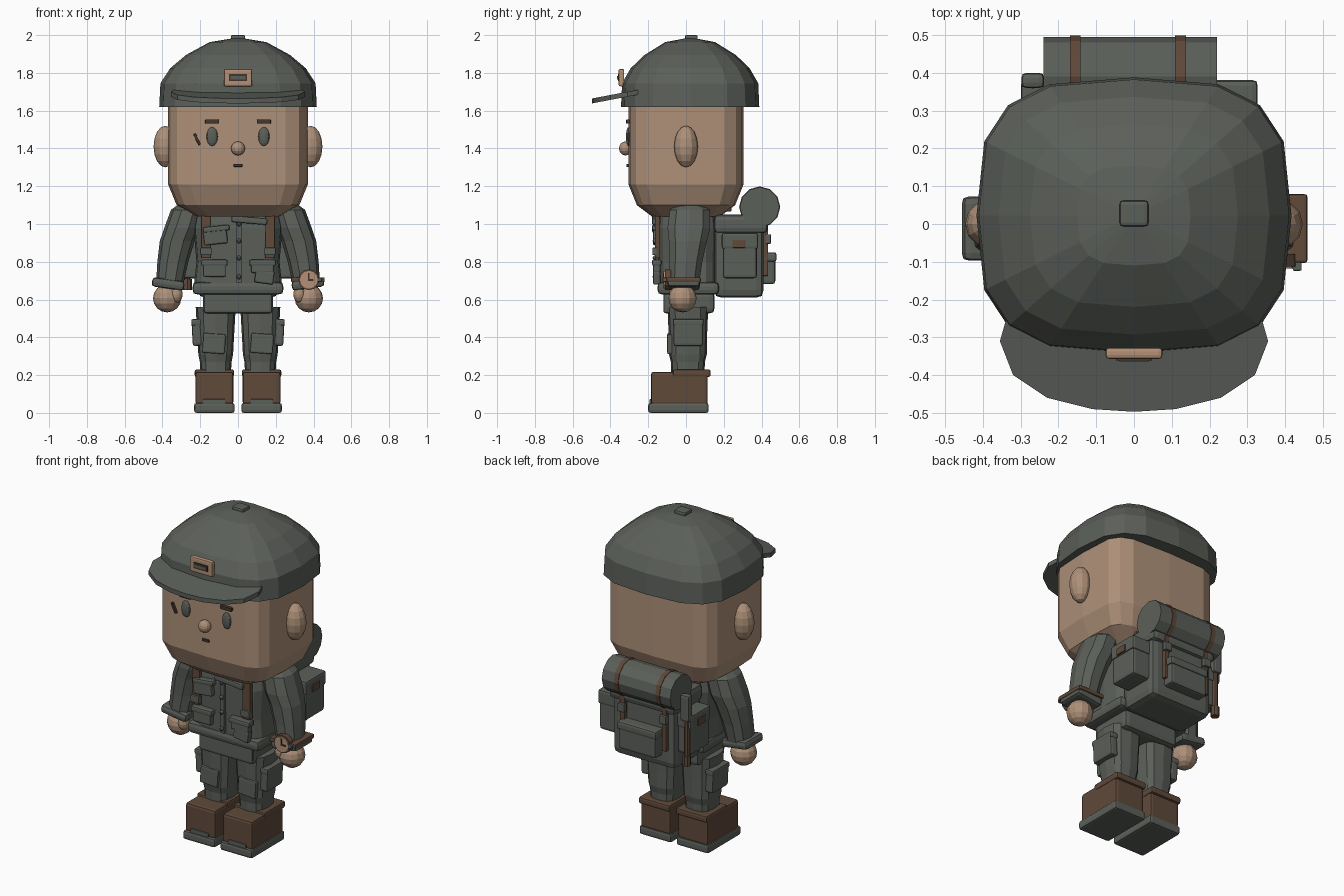
import bpy, bmesh, math
from mathutils import Vector, Matrix, Euler


def material(name, rgb):
    m = bpy.data.materials.new(name)
    m.diffuse_color = (*rgb, 1)
    return m


SKIN = material("skin", (0.42, 0.28, 0.19))
OLIVE = material("olive_grey", (0.105, 0.115, 0.1))
BROWN = material("leather_brown", (0.115, 0.067, 0.042))
DARK = material("dark_brown", (0.06, 0.035, 0.028))
TAN = material("badge_tan", (0.45, 0.28, 0.18))


def finish(name, bm, mat):
    bmesh.ops.recalc_face_normals(bm, faces=bm.faces)
    me = bpy.data.meshes.new(name)
    bm.to_mesh(me)
    bm.free()
    me.materials.append(mat)
    ob = bpy.data.objects.new(name, me)
    bpy.context.collection.objects.link(ob)
    return ob


def box(name, mat, loc, size, bevel=0.0, rot=(0, 0, 0)):
    bm = bmesh.new()
    bmesh.ops.create_cube(bm, size=1, matrix=Matrix.Diagonal((*size, 1)))
    if bevel:
        bmesh.ops.bevel(bm, geom=bm.edges[:], offset=bevel, segments=2, profile=0.6, affect='EDGES')
    r = Euler([math.radians(a) for a in rot]).to_matrix().to_4x4()
    bm.transform(Matrix.Translation(loc) @ r)
    return finish(name, bm, mat)


def ball(name, mat, loc, radii, u=12, v=8):
    bm = bmesh.new()
    bmesh.ops.create_uvsphere(bm, u_segments=u, v_segments=v, radius=1)
    bm.transform(Matrix.Translation(loc) @ Matrix.Diagonal((*radii, 1)))
    return finish(name, bm, mat)


def rod(name, mat, a, b, r, sides=8):
    a, b = Vector(a), Vector(b)
    bm = bmesh.new()
    bmesh.ops.create_cone(bm, cap_ends=True, segments=sides, radius1=r, radius2=r, depth=(b - a).length)
    q = (b - a).to_track_quat('Z', 'Y').to_matrix().to_4x4()
    bm.transform(Matrix.Translation((a + b) / 2) @ q)
    return finish(name, bm, mat)


def loft(name, mat, rings, power=2.0, sides=16):
    """Skin stacked superellipse rings given as (x, y, z, rx, ry)."""
    bm = bmesh.new()
    loops = []
    for x, y, z, rx, ry in rings:
        loop = []
        for i in range(sides):
            t = math.tau * i / sides
            c, s = math.cos(t), math.sin(t)
            f = lambda w: math.copysign(abs(w) ** (2 / power), w) if abs(w) > 1e-6 else 0
            loop.append(bm.verts.new((x + rx * f(c), y + ry * f(s), z)))
        loops.append(loop)
    for a, b in zip(loops, loops[1:]):
        for i in range(sides):
            j = (i + 1) % sides
            bm.faces.new((a[i], a[j], b[j], b[i]))
    bm.faces.new(loops[0])
    bm.faces.new(loops[-1])
    return finish(name, bm, mat)


# head and face
loft("head", SKIN, [(0, 0, 1.04, 0.22, 0.18), (0, 0, 1.10, 0.325, 0.26), (0, 0, 1.21, 0.37, 0.305),
                    (0, 0, 1.64, 0.37, 0.305)], 5)
ball("nose", SKIN, (0, -0.32, 1.40), (0.037, 0.035, 0.037))
box("mouth", DARK, (0, -0.307, 1.31), (0.045, 0.016, 0.015), 0.003)
box("scar", DARK, (-0.217, -0.303, 1.448), (0.014, 0.016, 0.065), 0.003, (0, -25, 0))
for s in (-1, 1):
    ball("ear", SKIN, (s * 0.385, 0, 1.41), (0.062, 0.063, 0.11))
    ball("eye", OLIVE, (s * 0.137, -0.304, 1.463), (0.03, 0.014, 0.05))
    box("eyebrow", DARK, (s * 0.137, -0.306, 1.542), (0.074, 0.022, 0.022), 0.004)

# cap with peak, button and badge
cap = [(1.62, 1), (1.745, 0.985), (1.825, 0.86), (1.895, 0.66), (1.963, 0.36), (1.985, 0.04)]
loft("cap", OLIVE, [(0, 0.022, z, 0.417 * k, 0.366 * k) for z, k in cap], 3.1)
box("cap_button", OLIVE, (0, 0.028, 1.985), (0.076, 0.068, 0.03), 0.01)
half = [(0.335, -0.24), (0.355, -0.31), (0.32, -0.40), (0.23, -0.46), (0.11, -0.49)]
outline = half + [(0, -0.497)] + [(-x, y) for x, y in reversed(half)]
bm = bmesh.new()
lo, hi = [[bm.verts.new((x, y, 1.745 + 0.19 * y + dz)) for x, y in outline] for dz in (-0.012, 0.014)]
bm.faces.new(lo)
bm.faces.new(hi)
for i in range(len(lo)):
    j = (i + 1) % len(lo)
    bm.faces.new((lo[i], lo[j], hi[j], hi[i]))
finish("cap_peak", bm, OLIVE)
box("cap_badge", TAN, (0, -0.342, 1.775), (0.15, 0.03, 0.092), 0.01)
box("badge_slot", DARK, (0, -0.357, 1.775), (0.095, 0.008, 0.036))
box("badge_bar", OLIVE, (0, -0.36, 1.775), (0.08, 0.008, 0.018))

# jacket and hips
loft("jacket", OLIVE, [(0, 0.01, 0.66, 0.235, 0.155), (0, 0.01, 0.80, 0.22, 0.155),
                       (0, 0.01, 0.98, 0.235, 0.16), (0, 0.01, 1.06, 0.22, 0.15), (0, 0.01, 1.10, 0.14, 0.11)], 4)
box("jacket_hem", OLIVE, (0, 0.012, 0.66), (0.48, 0.325, 0.065), 0.024)
box("hips", OLIVE, (0, 0.018, 0.585), (0.37, 0.265, 0.115), 0.025)
box("front_skirt", OLIVE, (0, -0.095, 0.59), (0.36, 0.05, 0.125), 0.015)
box("placket", OLIVE, (0.005, -0.15, 0.87), (0.028, 0.02, 0.36), 0.004)
for z in (0.72, 0.82, 0.91, 1.0):
    ball("jacket_button", OLIVE, (0.005, -0.165, z), (0.013, 0.012, 0.013), 8, 6)
# name, x, z, width, height, tilt
for n, x, z, w, h, t in (("chest_pocket", -0.12, 0.935, 0.125, 0.085, -6), ("chest_flap", -0.115, 0.975, 0.14, 0.03, -6),
                         ("waist_pocket", -0.125, 0.76, 0.12, 0.08, 0), ("waist_flap", -0.125, 0.795, 0.14, 0.032, 0),
                         ("waist_pocket", 0.14, 0.72, 0.10, 0.07, 8), ("waist_flap", 0.13, 0.795, 0.14, 0.032, 0),
                         ("waist_pouch", 0.13, 0.77, 0.12, 0.06, 0), ("collar_flap", 0.06, 1.02, 0.19, 0.035, 5)):
    deep = 0.05 if "flap" in n else 0.04
    box(n, OLIVE, (x, -0.155, z), (w, deep, h), 0.01, (0, t, 0))

for s in (-1, 1):
    # shoulder harness
    box("harness_front", BROWN, (s * 0.17, -0.152, 0.95), (0.05, 0.025, 0.26), 0.004)
    box("harness_top", BROWN, (s * 0.16, 0.04, 1.077), (0.05, 0.40, 0.02), 0.004)
    box("harness_buckle", OLIVE, (s * 0.17, -0.165, 0.855), (0.06, 0.025, 0.04), 0.006)

    # arm, cuff and hand
    loft("sleeve", OLIVE, [(s * x, y, z, rx, ry) for x, y, z, rx, ry in (
        (0.25, 0.02, 1.115, 0.05, 0.055), (0.265, 0.02, 1.075, 0.09, 0.11), (0.295, 0.015, 0.98, 0.095, 0.118),
        (0.322, 0.01, 0.91, 0.092, 0.105), (0.345, 0, 0.80, 0.082, 0.09), (0.362, -0.01, 0.68, 0.072, 0.082))], 2.3, 10)
    box("cuff", OLIVE, (s * 0.37, -0.012, 0.683), (0.172, 0.17, 0.05), 0.02, (0, s * -8, 0))
    ball("hand", SKIN, (s * 0.375, -0.018, 0.607), (0.075, 0.074, 0.075))
    ball("thumb", SKIN, (s * 0.325, -0.055, 0.628), (0.032, 0.036, 0.045))

    # leg with pockets
    loft("trouser_leg", OLIVE, [(s * 0.118, 0.01, z, rx, ry) for z, rx, ry in (
        (0.20, 0.08, 0.088), (0.27, 0.084, 0.09), (0.31, 0.092, 0.1), (0.42, 0.098, 0.102), (0.56, 0.106, 0.108))], 3, 12)
    box("thigh_pocket", OLIVE, (s * 0.217, 0.012, 0.425), (0.052, 0.155, 0.14), 0.014, (0, s * 3, 0))
    box("thigh_flap", OLIVE, (s * 0.22, 0.012, 0.48), (0.054, 0.162, 0.035), 0.01, (0, s * 3, 0))
    box("knee_patch", OLIVE, (s * 0.127, -0.085, 0.367), (0.12, 0.03, 0.105), 0.01, (0, 4, 0))

    # boot
    box("boot", BROWN, (s * 0.125, -0.035, 0.13), (0.2, 0.30, 0.175), 0.016)
    box("boot_cuff", BROWN, (s * 0.125, 0.03, 0.21), (0.208, 0.2, 0.04), 0.012)
    box("boot_sole", OLIVE, (s * 0.125, -0.04, 0.026), (0.214, 0.32, 0.052), 0.014)
    box("toe_strip", OLIVE, (s * 0.125, -0.187, 0.06), (0.12, 0.012, 0.025), 0.004)

# wrist compass
box("compass_strap", BROWN, (0.37, -0.012, 0.705), (0.178, 0.182, 0.026), 0.008)
rod("compass_case", BROWN, (0.375, -0.08, 0.705), (0.375, -0.112, 0.705), 0.055, 12)
rod("compass_face", TAN, (0.375, -0.1, 0.705), (0.375, -0.118, 0.705), 0.047, 12)
box("compass_hand", DARK, (0.375, -0.119, 0.72), (0.009, 0.008, 0.04))
box("compass_hand", DARK, (0.386, -0.119, 0.703), (0.03, 0.008, 0.009))
box("compass_crown", OLIVE, (0.432, -0.112, 0.705), (0.024, 0.024, 0.022), 0.005)

# backpack
box("pack_body", OLIVE, (0, 0.28, 0.82), (0.42, 0.26, 0.42), 0.04)
box("pack_lid", OLIVE, (0, 0.29, 1.0), (0.44, 0.285, 0.1), 0.03)
box("pack_back_pocket", OLIVE, (0, 0.43, 0.765), (0.25, 0.085, 0.165), 0.016)
box("pack_back_flap", OLIVE, (0, 0.434, 0.825), (0.265, 0.09, 0.05), 0.014)
for s in (-1, 1):
    box("pack_side_pocket", OLIVE, (s * 0.25, 0.285, 0.83), (0.14 if s > 0 else 0.09, 0.18, 0.235), 0.016)
    box("pack_side_flap", OLIVE, (s * 0.252, 0.285, 0.91), (0.15 if s > 0 else 0.095, 0.192, 0.085), 0.014)
    box("side_buckle", BROWN, (s * (0.327 if s > 0 else 0.3), 0.28, 0.895), (0.012, 0.07, 0.042), 0.004)
    box("pack_strap", BROWN, (s * 0.14 - 0.015, 0.42, 0.86), (0.03, 0.03, 0.27), 0.005)
    box("strap_buckle", OLIVE, (s * 0.14 - 0.015, 0.435, 0.92), (0.045, 0.03, 0.05), 0.006)

# bedroll on top of the pack
rod("bedroll", OLIVE, (-0.24, 0.39, 1.09), (0.22, 0.39, 1.09), 0.105, 12)
for x in (-0.155, 0.123):
    rod("bedroll_strap", BROWN, (x - 0.014, 0.39, 1.09), (x + 0.014, 0.39, 1.09), 0.109, 12)

# digging tool hung beside the pack
rod("spade_handle", BROWN, (-0.268, 0.375, 0.66), (-0.268, 0.375, 0.98), 0.017)
rod("spade_grip", BROWN, (-0.268, 0.375, 0.65), (-0.268, 0.375, 0.71), 0.024)
box("spade_blade", OLIVE, (-0.268, 0.38, 1.0), (0.06, 0.04, 0.16), 0.014)
